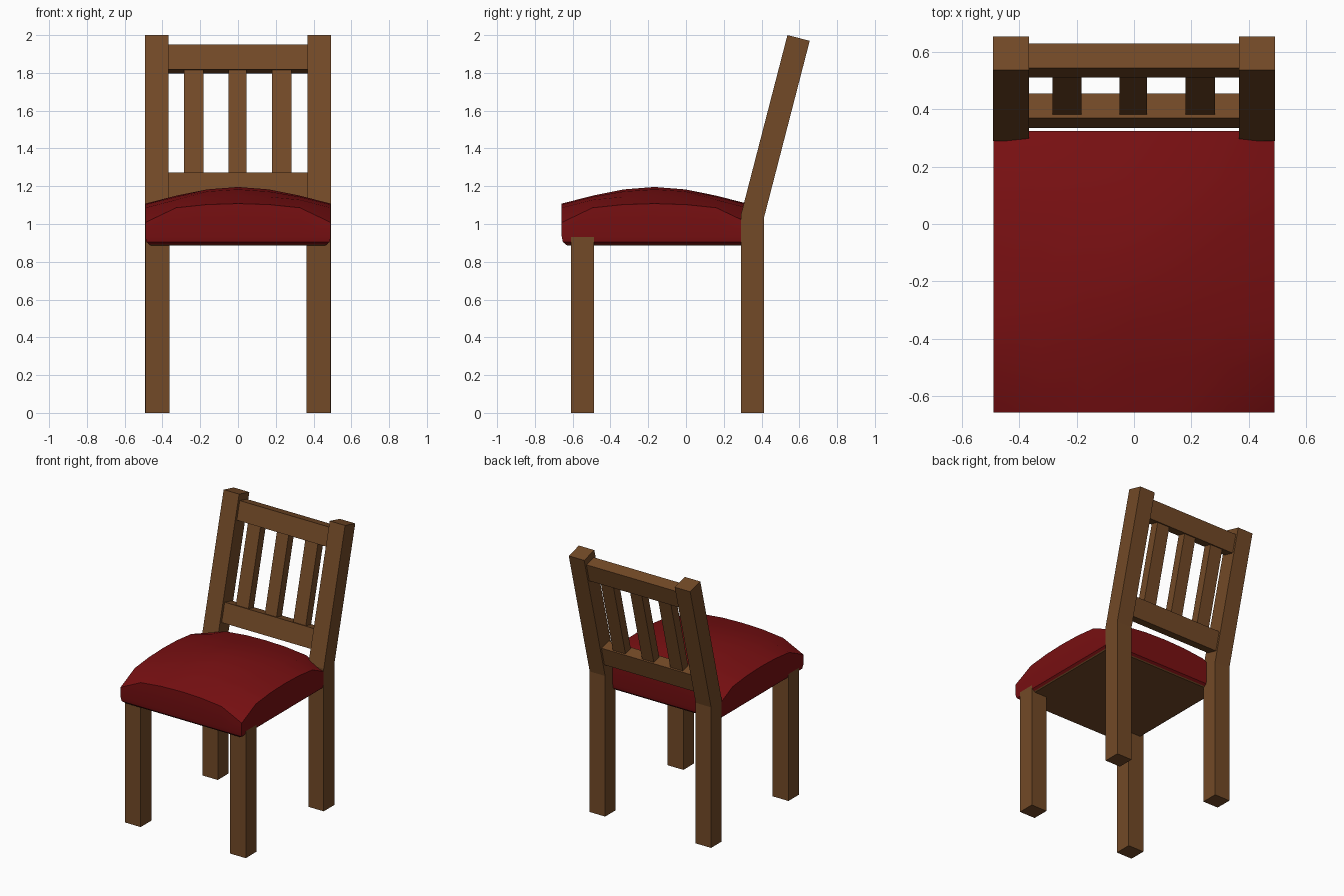
import bpy, bmesh, math
from mathutils import Matrix

if "Cube" in bpy.data.objects:
    bpy.data.objects.remove(bpy.data.objects["Cube"])


def material(name, rgb):
    m = bpy.data.materials.new(name)
    m.diffuse_color = (*rgb, 1)
    m.use_nodes = True
    m.node_tree.nodes["Principled BSDF"].inputs["Base Color"].default_value = m.diffuse_color
    return m


WOOD = material("brown wood", (0.17, 0.067, 0.02))
RED = material("red cushion", (0.19, 0.005, 0.006))


def finish(name, bm, mats):
    bmesh.ops.recalc_face_normals(bm, faces=bm.faces[:])
    me = bpy.data.meshes.new(name)
    bm.to_mesh(me)
    bm.free()
    for m in mats:
        me.materials.append(m)
    ob = bpy.data.objects.new(name, me)
    bpy.context.collection.objects.link(ob)
    return ob


def prism(name, profile, x0, x1):
    """Extrude a (y, z) side profile from x0 to x1."""
    bm = bmesh.new()
    f = bm.faces.new([bm.verts.new((x0, y, z)) for y, z in profile])
    r = bmesh.ops.extrude_face_region(bm, geom=[f])
    vs = [v for v in r["geom"] if isinstance(v, bmesh.types.BMVert)]
    bmesh.ops.translate(bm, verts=vs, vec=(x1 - x0, 0, 0))
    return finish(name, bm, [WOOD])


# Legs: straight at the front, bent into back posts at the rear
front = [(-0.61, 0), (-0.487, 0), (-0.487, 0.93), (-0.61, 0.93)]
rear = [(0.29, 0), (0.412, 0), (0.412, 1.03), (0.655, 1.97),
        (0.537, 2.0), (0.29, 1.045)]
for side, s in (("left", -1), ("right", 1)):
    prism(f"front_leg_{side}", front, s * 0.362, s * 0.49)
    prism(f"rear_post_{side}", rear, s * 0.367, s * 0.492)

# Leaning back frame: u runs up the front plane of the rails, w is depth
ANG = math.atan(0.257)
C, S = math.cos(ANG), math.sin(ANG)


def lean(u0, u1, w0, w1):
    return [(0.37 + u * S + w * C, 1.272 + u * C - w * S)
            for u, w in ((u0, w0), (u1, w0), (u1, w1), (u0, w1))]


prism("lower_rail", lean(-0.14, 0, 0, 0.088), -0.38, 0.38)
prism("top_rail", lean(0.565, 0.70, 0, 0.088), -0.38, 0.38)
for i, (a, b) in enumerate(((-0.285, -0.183), (-0.05, 0.045), (0.18, 0.282))):
    prism(f"slat_{i + 1}", lean(-0.02, 0.59, 0.012, 0.076), a, b)

# Seat cushion: domed grid with pinched corners, straight sides, rounded base
H, CY = 0.491, -0.167
crown = [0, 0.042, 0.075, 0.088]
drop = [0.10, 0.022, 0.005, 0]
bm = bmesh.new()
bmesh.ops.create_grid(bm, x_segments=6, y_segments=6, size=H)
for v in bm.verts:
    i = 3 - round(abs(v.co.x) / H * 3)
    j = 3 - round(abs(v.co.y) / H * 3)
    v.co.z = 1.108 + crown[i] * crown[j] / 0.088
    if i == 0 or j == 0:
        v.co.z -= drop[max(i, j)]
edges = [e for e in bm.edges if e.is_boundary]
for half, z in ((H, 0.935), (0.485, 0.905), (0.47, 0.892), (0.462, 0.886)):
    r = bmesh.ops.extrude_edge_only(bm, edges=edges)["geom"]
    edges = [g for g in r if isinstance(g, bmesh.types.BMEdge)]
    for v in (g for g in r if isinstance(g, bmesh.types.BMVert)):
        for k in (0, 1):
            if abs(v.co[k]) > 0.45:
                v.co[k] = math.copysign(half, v.co[k])
        v.co.z = z
bmesh.ops.contextual_create(bm, geom=edges)
# wooden underside
for f in bm.faces:
    f.material_index = 1 if f.calc_center_median().z < 0.896 else 0
bmesh.ops.transform(bm, matrix=Matrix.Translation((0, CY, 0)), verts=bm.verts[:])
seat = finish("seat_cushion", bm, [RED, WOOD])
bpy.context.view_layer.objects.active = seat
seat.select_set(True)
bpy.ops.object.shade_smooth_by_angle(angle=math.radians(35))
